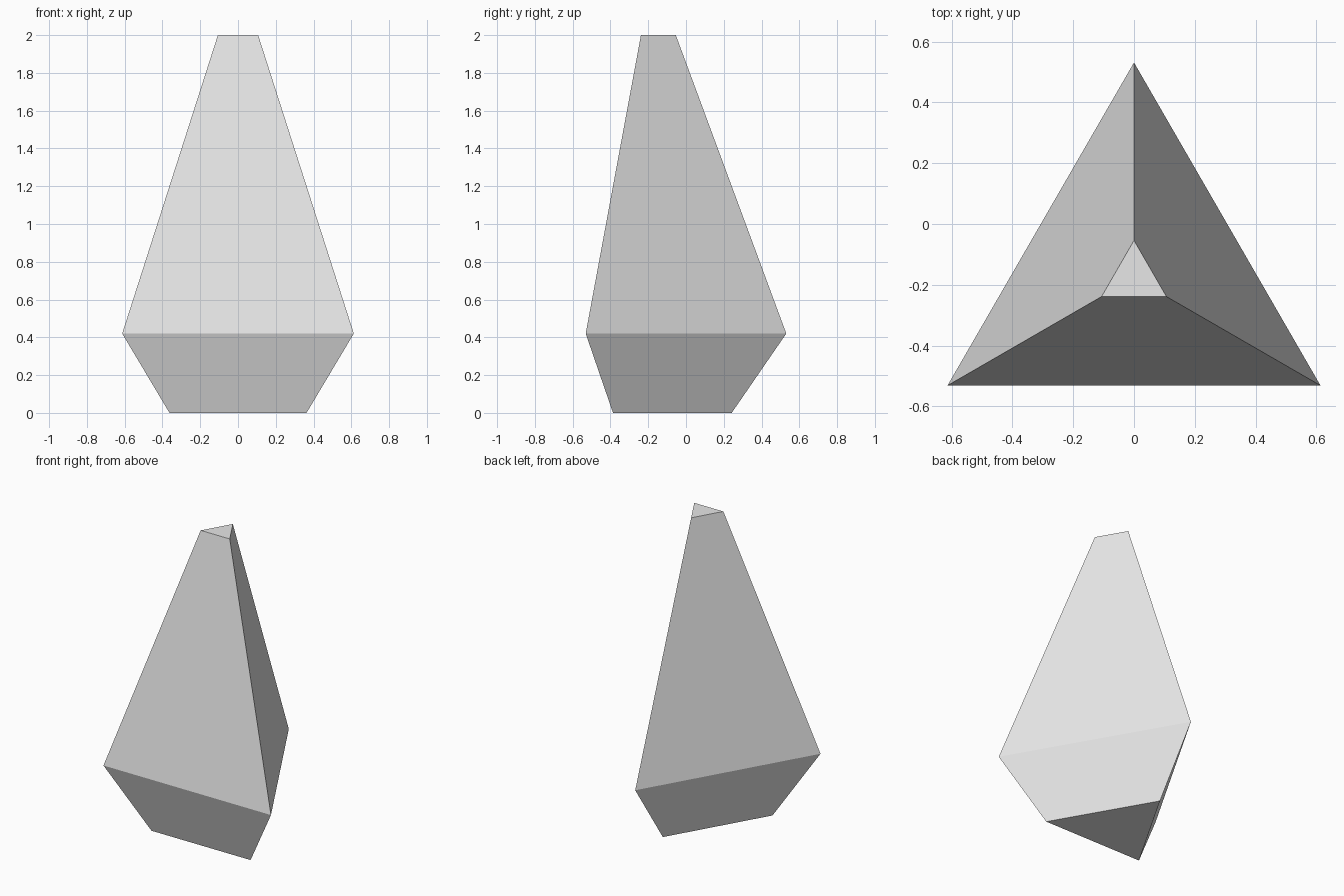
import bpy
import bmesh
from math import cos, sin, pi

cube = bpy.data.objects.get("Cube")
if cube:
    bpy.data.objects.remove(cube, do_unlink=True)

# Plain grey stone
stone = bpy.data.materials.new("light grey stone")
stone.use_nodes = True
colour = (0.8, 0.8, 0.8, 1)
stone.diffuse_color = colour
stone.node_tree.nodes["Principled BSDF"].inputs["Base Color"].default_value = colour

SIDES = 3
CENTRE_Y = -0.177
# Height and corner radius of each ring, from the base up to the tip
PROFILE = [(0, 0.419), (0.42, 0.708), (2, 0.123)]

# Three-sided crystal with one corner pointing back
bm = bmesh.new()
rings = []
for z, radius in PROFILE:
    angles = [pi / 2 + 2 * pi * i / SIDES for i in range(SIDES)]
    rings.append([bm.verts.new((radius * cos(a), CENTRE_Y + radius * sin(a), z))
                  for a in angles])
for low, high in zip(rings, rings[1:]):
    for i in range(SIDES):
        j = (i + 1) % SIDES
        bm.faces.new((low[i], low[j], high[j], high[i]))

# Flat base and cut tip
bm.faces.new(reversed(rings[0]))
bm.faces.new(rings[-1])
bmesh.ops.recalc_face_normals(bm, faces=bm.faces)

mesh = bpy.data.meshes.new("crystal")
bm.to_mesh(mesh)
bm.free()
mesh.materials.append(stone)
crystal = bpy.data.objects.new("crystal", mesh)
bpy.context.collection.objects.link(crystal)
